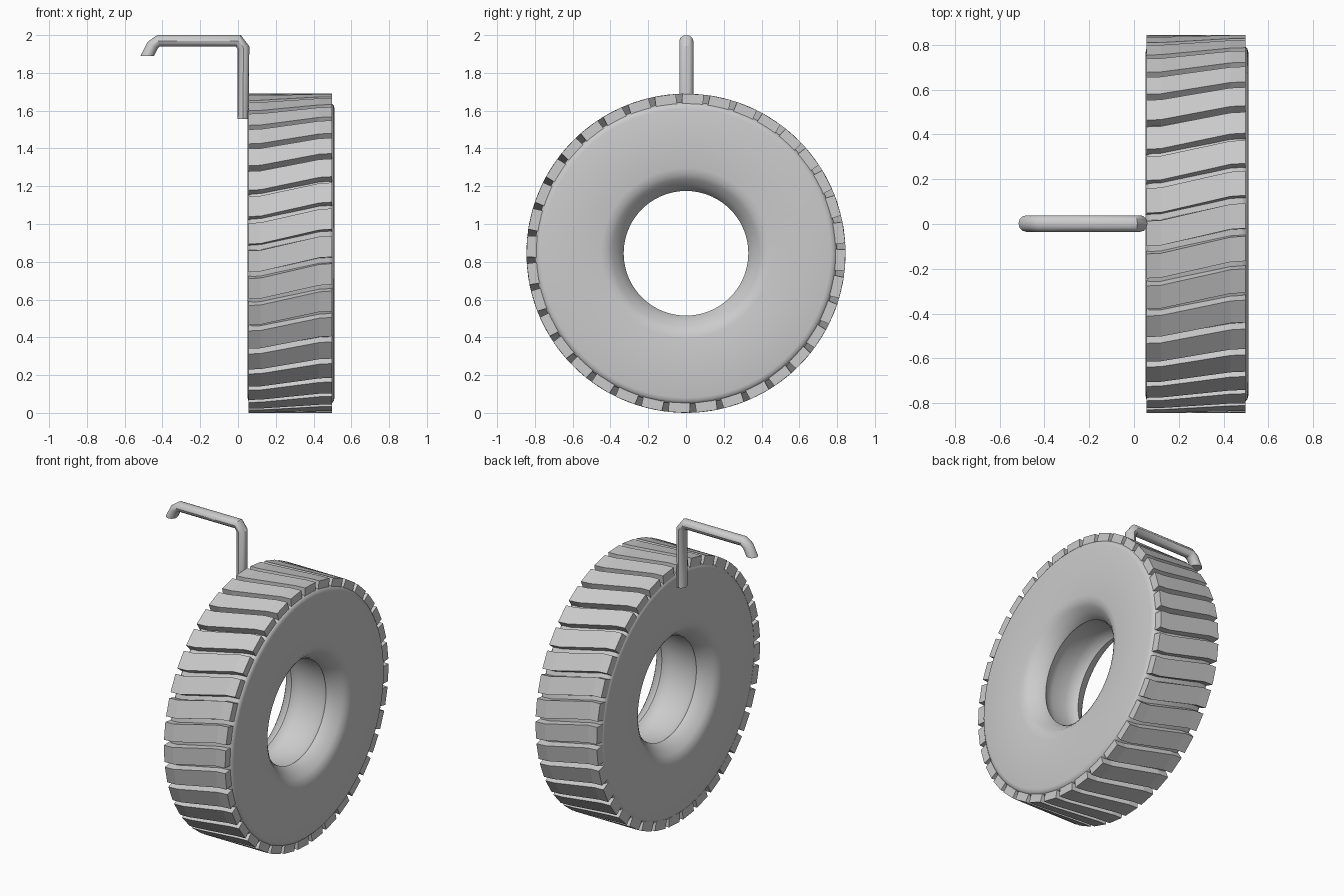
import bpy, bmesh
from math import sin, cos, pi, radians

if "Cube" in bpy.data.objects:
    bpy.data.objects.remove(bpy.data.objects["Cube"])

XC, ZC = 0.281, 0.845   # wheel centre


def finish(name, bm, angle=None):
    bmesh.ops.recalc_face_normals(bm, faces=bm.faces)
    me = bpy.data.meshes.new(name)
    bm.to_mesh(me)
    bm.free()
    ob = bpy.data.objects.new(name, me)
    bpy.context.collection.objects.link(ob)
    if angle:
        bpy.ops.object.select_all(action='DESELECT')
        ob.select_set(True)
        bpy.context.view_layer.objects.active = ob
        bpy.ops.object.shade_smooth_by_angle(angle=radians(angle))
    return ob


def skin(bm, rings, loop=False):
    """Bridge consecutive closed rings of points; cap the ends unless looped."""
    vs = [[bm.verts.new(p) for p in r] for r in rings]
    n = len(vs[0])
    pairs = list(zip(vs, vs[1:])) + ([(vs[-1], vs[0])] if loop else [])
    for a, b in pairs:
        for i in range(n):
            j = (i + 1) % n
            bm.faces.new((a[i], a[j], b[j], b[i]))
    if not loop:
        bm.faces.new(vs[0])
        bm.faces.new(vs[-1])


def polar(x, r, a):
    return (x, r * cos(a), ZC + r * sin(a))


# Tyre carcass: half profile (offset from centre, radius), mirrored and lathed
half = [(0.05, 0.36), (0.10, 0.35), (0.118, 0.335), (0.125, 0.33), (0.145, 0.338),
        (0.175, 0.361), (0.205, 0.39), (0.222, 0.415), (0.23, 0.45),
        (0.23, 0.765), (0.226, 0.782), (0.215, 0.795), (0.20, 0.80)]
profile = half + [(-d, r) for d, r in reversed(half)]
SEG = 72
bm = bmesh.new()
skin(bm, [[polar(XC + d, r, 2 * pi * k / SEG) for d, r in profile]
          for k in range(SEG)], loop=True)
finish("tyre_body", bm, 40)

# Tread blocks: skewed bars around the rim
COUNT = 36
stations = [(0.055, 5.4), (0.12, 5.2), (0.43, 0.3), (0.498, 0.0)]
bm = bmesh.new()
for k in range(COUNT):
    mid = 7.5 + k * 360 / COUNT
    rings = []
    for x, skew in stations:
        c = mid + skew
        rings.append([polar(x, r, radians(c + da)) for r, da in
                      ((0.785, -4.1), (0.845, -3.8), (0.845, 3.8), (0.785, 4.1))])
    skin(bm, rings)
finish("tread_blocks", bm)

# Bent hanger pipe: each section given by its outer and inner point in x, z
sections = [((0.056, 1.557), (-0.003, 1.557)),
            ((0.060, 1.940), (-0.003, 1.928)),
            ((0.015, 2.000), (-0.012, 1.940)),
            ((-0.428, 2.000), (-0.413, 1.940)),
            ((-0.480, 1.963), (-0.424, 1.930)),
            ((-0.516, 1.890), (-0.444, 1.890))]
SIDES = 12
bm = bmesh.new()
rings = []
for (ox, oz), (ix, iz) in sections:
    cx, cz, mx, mz = (ox + ix) / 2, (oz + iz) / 2, (ox - ix) / 2, (oz - iz) / 2
    rings.append([(cx + mx * cos(2 * pi * i / SIDES),
                   0.002 + 0.037 * sin(2 * pi * i / SIDES),
                   cz + mz * cos(2 * pi * i / SIDES)) for i in range(SIDES)])
skin(bm, rings)
finish("hanger_pipe", bm, 35)
